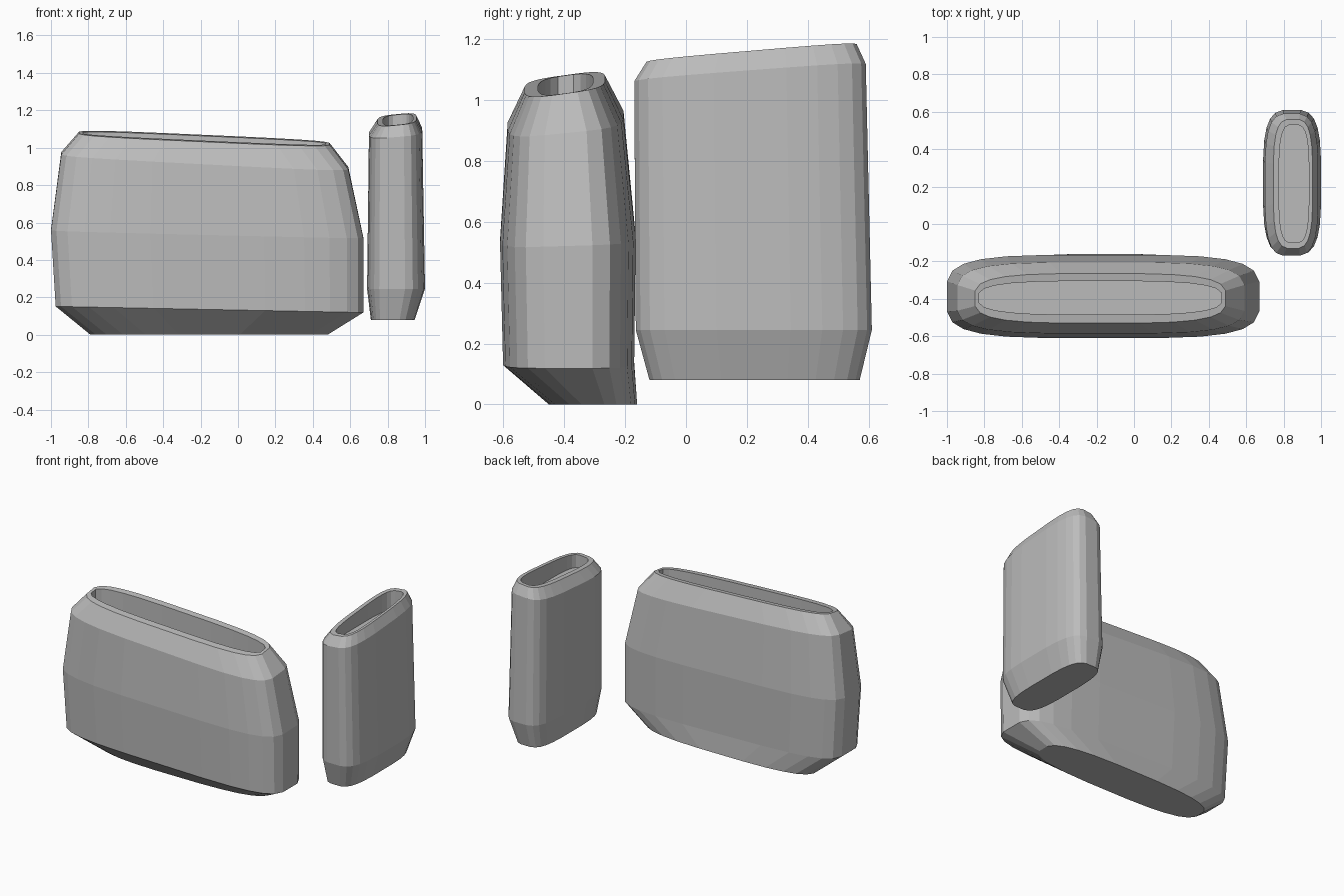
import bpy, bmesh
from math import sin, cos, tau, copysign

cube = bpy.data.objects.get("Cube")
if cube:
    bpy.data.objects.remove(cube)

# One plain clay colour
clay = bpy.data.materials.new("grey_clay")
clay.use_nodes = True
clay.diffuse_color = (0.5, 0.5, 0.5, 1)
bsdf = next(n for n in clay.node_tree.nodes if n.type == 'BSDF_PRINCIPLED')
bsdf.inputs["Base Color"].default_value = clay.diffuse_color

SIDES = 24


def ring(bm, x0, x1, y0, y1, z, slope_x=0, slope_y=0, power=3.5):
    """Rounded oblong ring lying in a tilted plane."""
    cx, cy = (x0 + x1) / 2, (y0 + y1) / 2
    verts = []
    for i in range(SIDES):
        a = tau * (i + 0.5) / SIDES
        dx = copysign(abs(cos(a)) ** (2 / power), cos(a)) * (x1 - x0) / 2
        dy = copysign(abs(sin(a)) ** (2 / power), sin(a)) * (y1 - y0) / 2
        # stretch so the corner samples still reach the full width
        dx, dy = dx * 1.004, dy * 1.004
        verts.append(bm.verts.new((cx + dx, cy + dy, z + slope_x * dx + slope_y * dy)))
    return verts


def vase(name, rings):
    """Skin rings from the base, over the lip and down to the inner floor."""
    bm = bmesh.new()
    loops = [ring(bm, *r) for r in rings]
    for low, high in zip(loops, loops[1:]):
        for i in range(SIDES):
            j = (i + 1) % SIDES
            bm.faces.new((low[i], low[j], high[j], high[i]))
    bm.faces.new(loops[0][::-1])
    bm.faces.new(loops[-1])
    bmesh.ops.recalc_face_normals(bm, faces=bm.faces)
    mesh = bpy.data.meshes.new(name)
    bm.to_mesh(mesh)
    bm.free()
    mesh.materials.append(clay)
    obj = bpy.data.objects.new(name, mesh)
    bpy.context.collection.objects.link(obj)
    return obj


# Wide vase: base, foot, belly, shoulder, outer lip, inner lip, floor
vase("wide_vase", [
    (-0.79, 0.48, -0.45, -0.16, 0, 0, 0, 3),
    (-0.975, 0.67, -0.60, -0.17, 0.135, -0.02, 0, 4),
    (-1.0, 0.67, -0.61, -0.165, 0.54, -0.024, 0.03, 4),
    (-0.945, 0.59, -0.585, -0.205, 0.93, -0.052, 0.1, 4),
    (-0.85, 0.49, -0.53, -0.265, 1.05, -0.045, 0.14, 3.5),
    (-0.83, 0.47, -0.485, -0.305, 1.05, -0.045, 0.14, 3.2),
    (-0.83, 0.47, -0.485, -0.305, 0.8, 0, 0, 3.2),
])

# Narrow vase: base, foot, shoulder, outer lip, inner lip, floor
vase("narrow_vase", [
    (0.71, 0.945, -0.12, 0.57, 0.08),
    (0.69, 1.0, -0.165, 0.61, 0.245),
    (0.70, 0.985, -0.17, 0.59, 1.085, 0.08, 0.075),
    (0.745, 0.955, -0.13, 0.56, 1.15, 0.1, 0.085),
    (0.775, 0.935, -0.10, 0.53, 1.15, 0.1, 0.085),
    (0.775, 0.935, -0.10, 0.53, 1.04),
])
